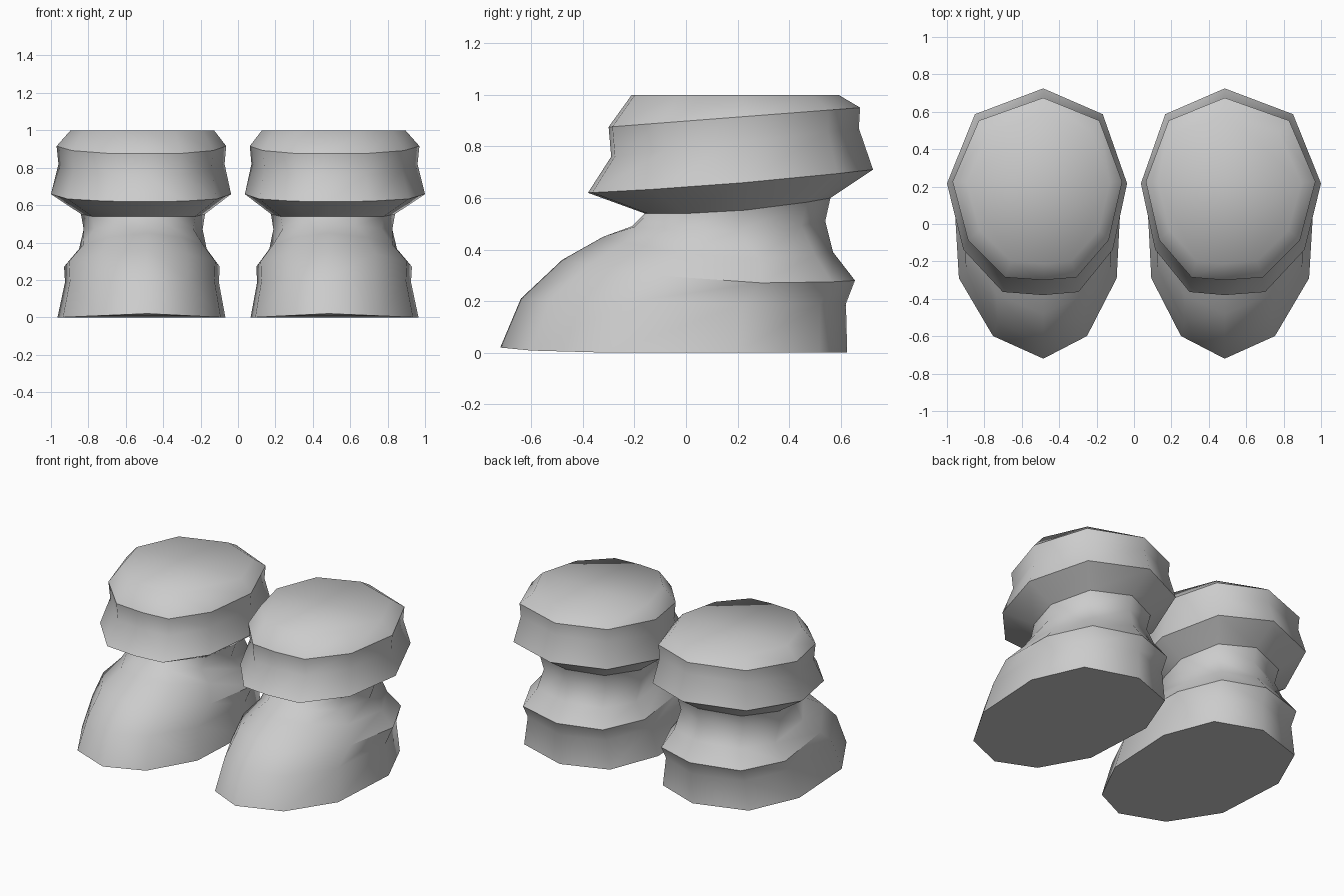
import bpy
import bmesh

cube = bpy.data.objects.get("Cube")
if cube:
    bpy.data.objects.remove(cube, do_unlink=True)

# Single grey material
GREY = (0.6, 0.6, 0.6, 1.0)
grey = bpy.data.materials.new("plain grey")
grey.use_nodes = True
grey.diffuse_color = GREY
bsdf = next(n for n in grey.node_tree.nodes if n.type == 'BSDF_PRINCIPLED')
bsdf.inputs["Base Color"].default_value = GREY

# Half outlines from front to back: (fraction of width, fraction of length)
FOOT = [(0, 0), (.56, .09), (.94, .32), (1, .68), (.7, .92), (0, 1)]
CUFF = [(0, 0), (.42, .015), (.83, .22), (1, .54), (.71, .875), (0, 1)]
INNER = 0.87      # inner side of each boot is slimmer
CENTRE = 0.485    # boot axis distance from the middle

# Sections from sole to top:
# outline, half width, front y, back y, front z, back z, sag, sharp from point
SECTIONS = [
    (FOOT, .480, -.72, .625, .02, .00, .03, 0),    # sole
    (FOOT, .440, -.64, .620, .21, .19, .01, None),  # above sole
    (FOOT, .445, -.48, .655, .36, .28, .04, 2),    # heel ridge
    (FOOT, .365, -.32, .570, .45, .39, .05, None),  # instep
    (CUFF, .340, -.21, .540, .49, .51, .03, None),  # ankle
    (CUFF, .355, -.16, .560, .54, .60, .02, 0),    # under cuff
    (CUFF, .515, -.38, .725, .62, .71, .01, 0),    # cuff flare
    (CUFF, .475, -.29, .670, .76, .87, .00, None),  # cuff waist
    (CUFF, .485, -.30, .675, .875, .95, .00, 0),   # cuff rim
    (CUFF, .410, -.21, .590, 1.0, 1.0, .00, None),  # closed top
]


def section_points(section, side):
    outline, width, y0, y1, z0, z1, sag, _ = section

    def point(fx, t, scale):
        z = z0 + (z1 - z0) * t - sag * 4 * t * (1 - t)
        return (side * (CENTRE + fx * width * scale), y0 + (y1 - y0) * t, max(z, 0))

    outer = [point(fx, t, 1) for fx, t in outline]
    inner = [point(fx, t, -INNER) for fx, t in outline[-2:0:-1]]
    return outer + inner


def build_boot(name, side):
    bm = bmesh.new()
    rings = [[bm.verts.new(p) for p in section_points(s, side)] for s in SECTIONS]
    count = len(rings[0])

    # Skin between sections, then close the sole and top
    for low, high in zip(rings, rings[1:]):
        for i in range(count):
            j = (i + 1) % count
            bm.faces.new((low[i], low[j], high[j], high[i]))
    bm.faces.new(rings[0])
    bm.faces.new(rings[-1])
    bmesh.ops.recalc_face_normals(bm, faces=bm.faces[:])
    for face in bm.faces:
        face.smooth = True

    # Crisp folds along the chosen sections
    for ring, section in zip(rings, SECTIONS):
        start = section[-1]
        if start is None:
            continue
        for i in range(count):
            j = (i + 1) % count
            if min(i, count - i) >= start and min(j, count - j) >= start:
                bm.edges.get((ring[i], ring[j])).smooth = False

    mesh = bpy.data.meshes.new(name)
    bm.to_mesh(mesh)
    bm.free()
    mesh.materials.append(grey)
    bpy.context.collection.objects.link(bpy.data.objects.new(name, mesh))


build_boot("left_boot", 1)
build_boot("right_boot", -1)
